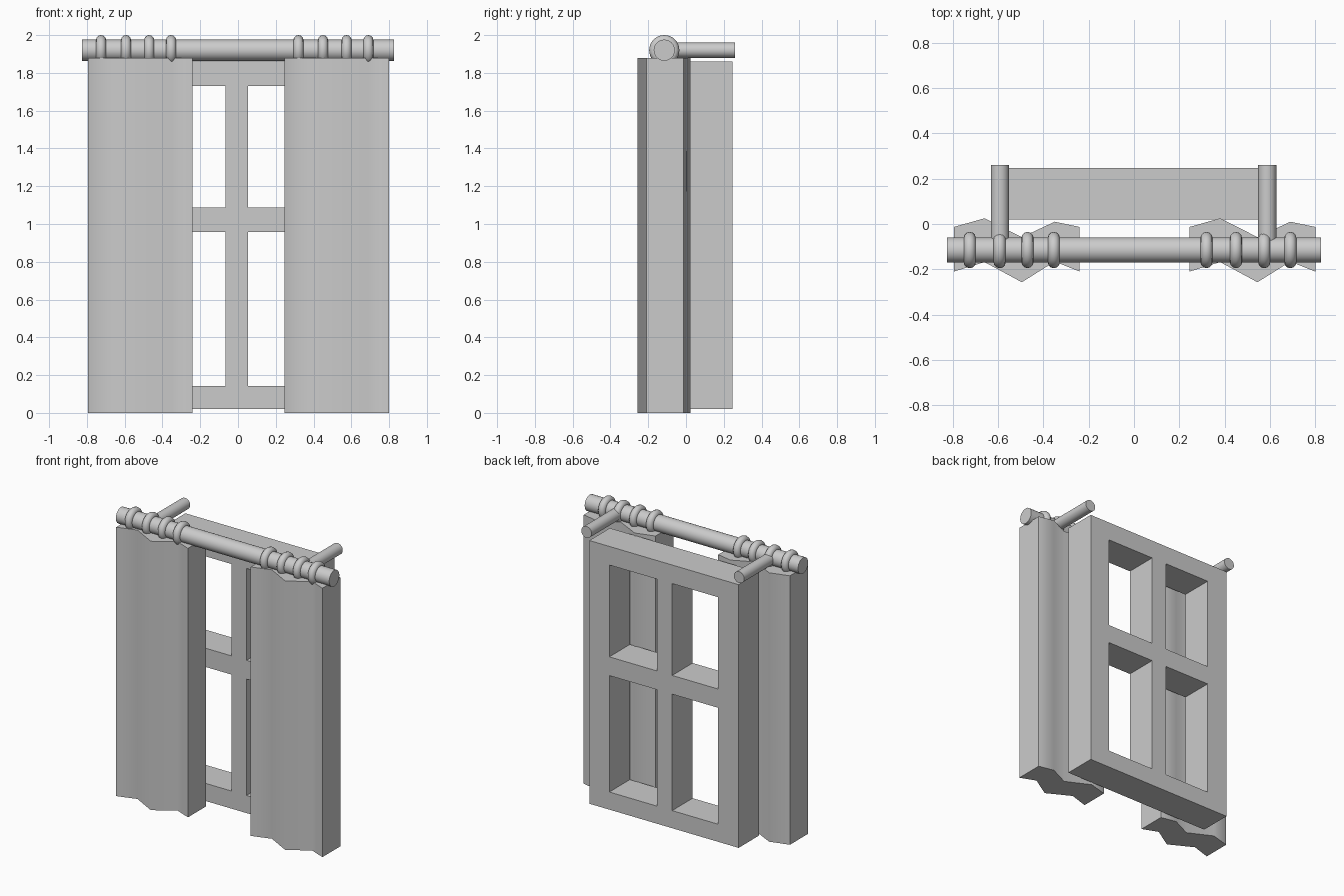
import bpy, bmesh, math

if "Cube" in bpy.data.objects:
    bpy.data.objects.remove(bpy.data.objects["Cube"])

ROD_Y, ROD_Z = -0.115, 1.92


def new_object(name, bm):
    bmesh.ops.recalc_face_normals(bm, faces=bm.faces)
    mesh = bpy.data.meshes.new(name)
    bm.to_mesh(mesh)
    bm.free()
    ob = bpy.data.objects.new(name, mesh)
    bpy.context.collection.objects.link(ob)
    return ob


def smooth(ob, angle):
    bpy.ops.object.select_all(action='DESELECT')
    ob.select_set(True)
    bpy.context.view_layer.objects.active = ob
    bpy.ops.object.shade_smooth_by_angle(angle=math.radians(angle))


def extrude_faces(bm, vec):
    ret = bmesh.ops.extrude_face_region(bm, geom=bm.faces[:])
    verts = [g for g in ret['geom'] if isinstance(g, bmesh.types.BMVert)]
    bmesh.ops.translate(bm, verts=verts, vec=vec)


def cylinder(name, radius, length, location, rotation):
    bpy.ops.mesh.primitive_cylinder_add(vertices=32, radius=radius, depth=length,
                                        location=location, rotation=rotation)
    ob = bpy.context.object
    ob.name = name
    smooth(ob, 40)


# Window frame: a grid of cells with four panes left open, extruded in depth
xs = [-0.58, -0.42, -0.066, 0.052, 0.42, 0.575]
zs = [0.02, 0.143, 0.957, 1.088, 1.73, 1.86]
bm = bmesh.new()
grid = [[bm.verts.new((x, 0.02, z)) for z in zs] for x in xs]
for i in range(5):
    for j in range(5):
        if not (i % 2 and j % 2):
            bm.faces.new((grid[i][j], grid[i + 1][j], grid[i + 1][j + 1], grid[i][j + 1]))
extrude_faces(bm, (0, 0.227, 0))
new_object("window_frame", bm)

# Curtains: thick zigzag profile extruded upwards, folds shaded smooth
front = [(-0.795, -0.21), (-0.66, -0.168), (-0.495, -0.257), (-0.35, -0.166), (-0.24, -0.21)]
back = [(-0.24, -0.013), (-0.35, 0.01), (-0.495, -0.058), (-0.66, 0.025), (-0.795, -0.013)]
for name, shift in (("left_curtain", 0), ("right_curtain", 1.04)):
    bm = bmesh.new()
    bm.faces.new([bm.verts.new((x + shift, y, 0)) for x, y in front + back])
    extrude_faces(bm, (0, 0, 1.88))
    smooth(new_object(name, bm), 62)

# Curtain rod
cylinder("curtain_rod", 0.056, 1.65, (0, ROD_Y, ROD_Z), (0, math.pi / 2, 0))

# Wall brackets running back from the rod
for name, x in (("left_bracket", -0.592), ("right_bracket", 0.588)):
    y0, y1 = ROD_Y, 0.26
    cylinder(name, 0.04, y1 - y0, (x, (y0 + y1) / 2, ROD_Z), (math.pi / 2, 0, 0))

# Curtain rings
for x in (-0.725, -0.593, -0.47, -0.354, 0.32, 0.45, 0.575, 0.69):
    bpy.ops.mesh.primitive_torus_add(major_radius=0.053, minor_radius=0.027,
                                     major_segments=32, minor_segments=12,
                                     location=(x, ROD_Y, ROD_Z),
                                     rotation=(0, math.pi / 2, 0))
    ring = bpy.context.object
    ring.name = "curtain_ring"
    smooth(ring, 60)
